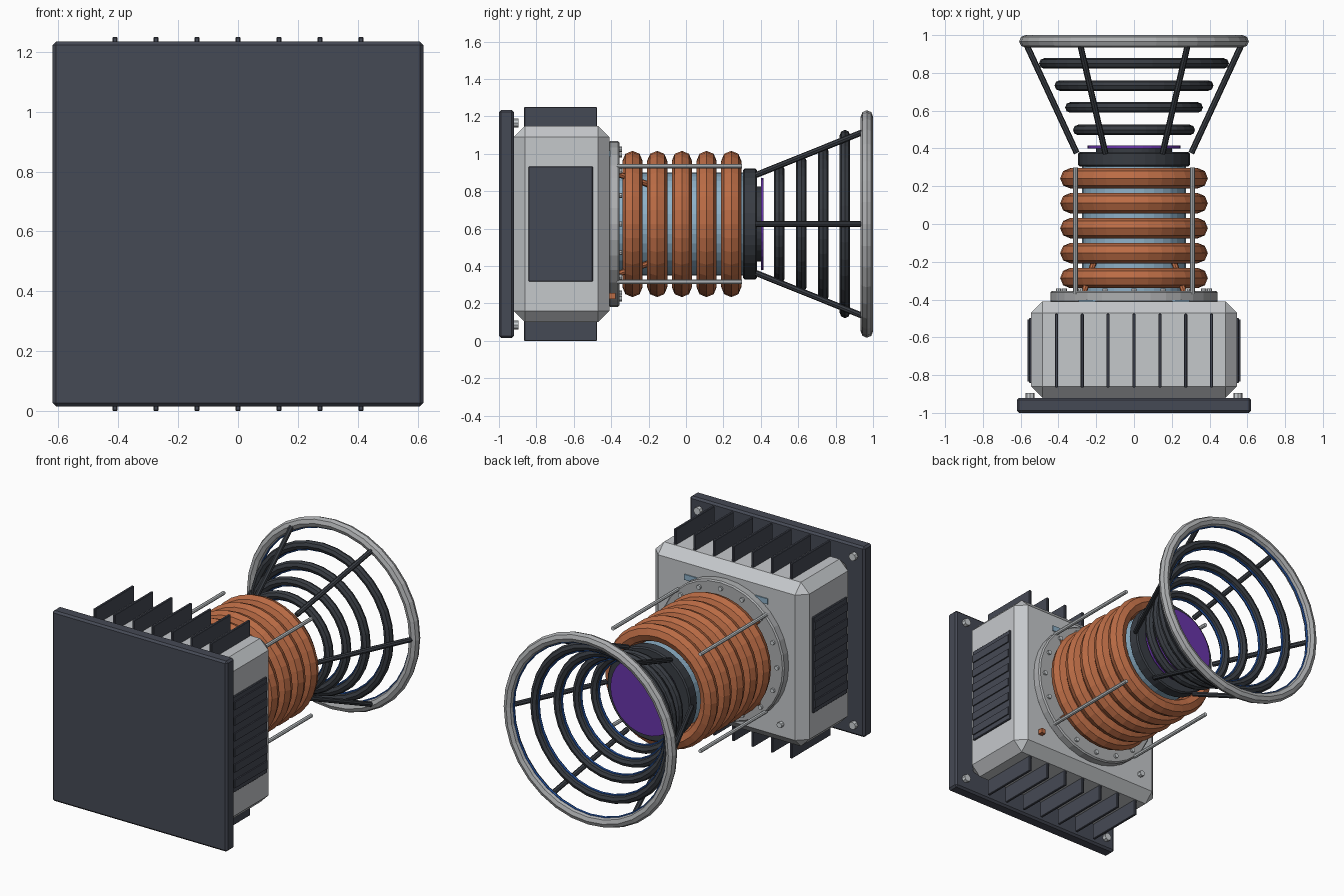
import bpy
from math import sin, cos, pi, radians
from mathutils import Vector

if "Cube" in bpy.data.objects:
    bpy.data.objects.remove(bpy.data.objects["Cube"])

AXIS = 0.625  # height of the long axis


def material(name, r, g, b):
    m = bpy.data.materials.new(name)
    m.use_nodes = True
    m.diffuse_color = (r, g, b, 1)
    m.node_tree.nodes["Principled BSDF"].inputs["Base Color"].default_value = (r, g, b, 1)
    return m


slate = material("slate", 0.06, 0.067, 0.09)
charcoal = material("charcoal", 0.04, 0.046, 0.056)
pale_grey = material("pale grey", 0.56, 0.58, 0.6)
mid_grey = material("mid grey", 0.42, 0.43, 0.44)
steel = material("steel", 0.6, 0.63, 0.65)
copper = material("copper", 0.5, 0.15, 0.06)
sky = material("sky blue", 0.27, 0.44, 0.58)
blue = material("deep blue", 0.02, 0.1, 0.42)
violet = material("violet", 0.14, 0.035, 0.4)


def finish(name, mat, bevel=0):
    ob = bpy.context.object
    ob.name = name
    ob.data.materials.append(mat)
    if bevel:
        mod = ob.modifiers.new("Bevel", "BEVEL")
        mod.width = bevel
        mod.segments = 1
        mod.limit_method = "ANGLE"
        mod.angle_limit = radians(40)
    return ob


def box(name, mat, centre, size, bevel=0):
    bpy.ops.mesh.primitive_cube_add(size=1, location=centre)
    ob = bpy.context.object
    for v in ob.data.vertices:
        v.co = [c * s for c, s in zip(v.co, size)]
    return finish(name, mat, bevel)


def rod(name, mat, a, b, radius, sides=8, bevel=0):
    a, b = Vector(a), Vector(b)
    bpy.ops.mesh.primitive_cylinder_add(vertices=sides, radius=radius,
                                        depth=(b - a).length, location=(a + b) / 2)
    bpy.context.object.rotation_euler = (b - a).to_track_quat("Z", "Y").to_euler()
    return finish(name, mat, bevel)


def disc(name, mat, y0, y1, radius, sides=32, bevel=0):
    return rod(name, mat, (0, y0, AXIS), (0, y1, AXIS), radius, sides, bevel)


def ring(name, mat, y, major, minor, around=32, sides=8):
    bpy.ops.mesh.primitive_torus_add(major_radius=major, minor_radius=minor,
                                     major_segments=around, minor_segments=sides,
                                     location=(0, y, AXIS), rotation=(pi / 2, 0, 0))
    return finish(name, mat)


def polar(radius, angle, y):
    return (radius * cos(angle), y, AXIS + radius * sin(angle))


# Mounting plate and chamfered housing
box("mounting_plate", slate, (0, -0.96, AXIS), (1.24, 0.08, 1.22), 0.012)
box("housing", pale_grey, (0, -0.665, AXIS), (1.09, 0.51, 1.05), 0.06)
for sx in (-1, 1):
    for sz in (-1, 1):
        p = (sx * 0.55, -0.925, AXIS + sz * 0.54)
        rod("plate_bolt", steel, p, (p[0], -0.895, p[2]), 0.024)

# Cooling fins above and below
for i in range(-3, 4):
    for sz in (-1, 1):
        box("cooling_fin", slate, (i * 0.137, -0.67, AXIS + sz * 0.565),
            (0.016, 0.39, 0.12), 0.003)

# Louvred side vents
for sx in (-1, 1):
    box("vent_panel", slate, (sx * 0.545, -0.67, AXIS), (0.02, 0.345, 0.615), 0.004)
    for i in range(6):
        box("vent_slat", slate, (sx * 0.557, -0.67, AXIS + (i - 2.5) * 0.1),
            (0.012, 0.33, 0.05))

# Small fittings on the rear of the housing
for sx in (-1, 1):
    box("indicator", sky, (sx * 0.25, -0.408, 1.0), (0.09, 0.009, 0.035))
box("terminal", copper, (0.39, -0.395, 0.24), (0.03, 0.035, 0.03))
rod("drain_bolt", steel, (-0.39, -0.41, 0.24), (-0.39, -0.385, 0.24), 0.018)

# Flange with its bolt circle
disc("flange", mid_grey, -0.415, -0.355, 0.443, 32, 0.008)
for i in range(16):
    a = i * pi / 8
    rod("flange_bolt", steel, polar(0.4, a, -0.36), polar(0.4, a, -0.342), 0.014)

# Core tube, coils, coil leads and tie rods
disc("core_tube", sky, -0.36, 0.31, 0.275)
for i in range(5):
    ring("coil", copper, -0.286 + i * 0.132, 0.337, 0.054)
for i in range(4):
    a = pi / 4 + i * pi / 2
    rod("coil_lead", copper, polar(0.375, a, -0.36), polar(0.29, a, -0.18), 0.016)
    rod("tie_rod", steel, polar(0.438, a, -0.37), polar(0.438, a, 0.3), 0.012)

# Collar and emitter lens
disc("collar", charcoal, 0.305, 0.38, 0.296, 32, 0.008)
disc("lens_stem", charcoal, 0.37, 0.402, 0.2)
disc("lens", violet, 0.4, 0.415, 0.245)

# Flared cage: hoops with a glowing inner line, struts and the rim
for y, r in ((0.498, 0.295), (0.617, 0.337), (0.733, 0.393), (0.85, 0.475)):
    ring("cage_hoop", charcoal, y, r, 0.028)
    ring("hoop_glow", blue, y, r - 0.026, 0.008, 32, 6)
for i in range(6):
    a = i * pi / 3
    rod("cage_strut", charcoal, polar(0.303, a, 0.375), polar(0.572, a, 0.955), 0.016)
ring("rim", mid_grey, 0.967, 0.575, 0.033)
ring("rim_glow", blue, 0.967, 0.545, 0.008, 32, 6)
